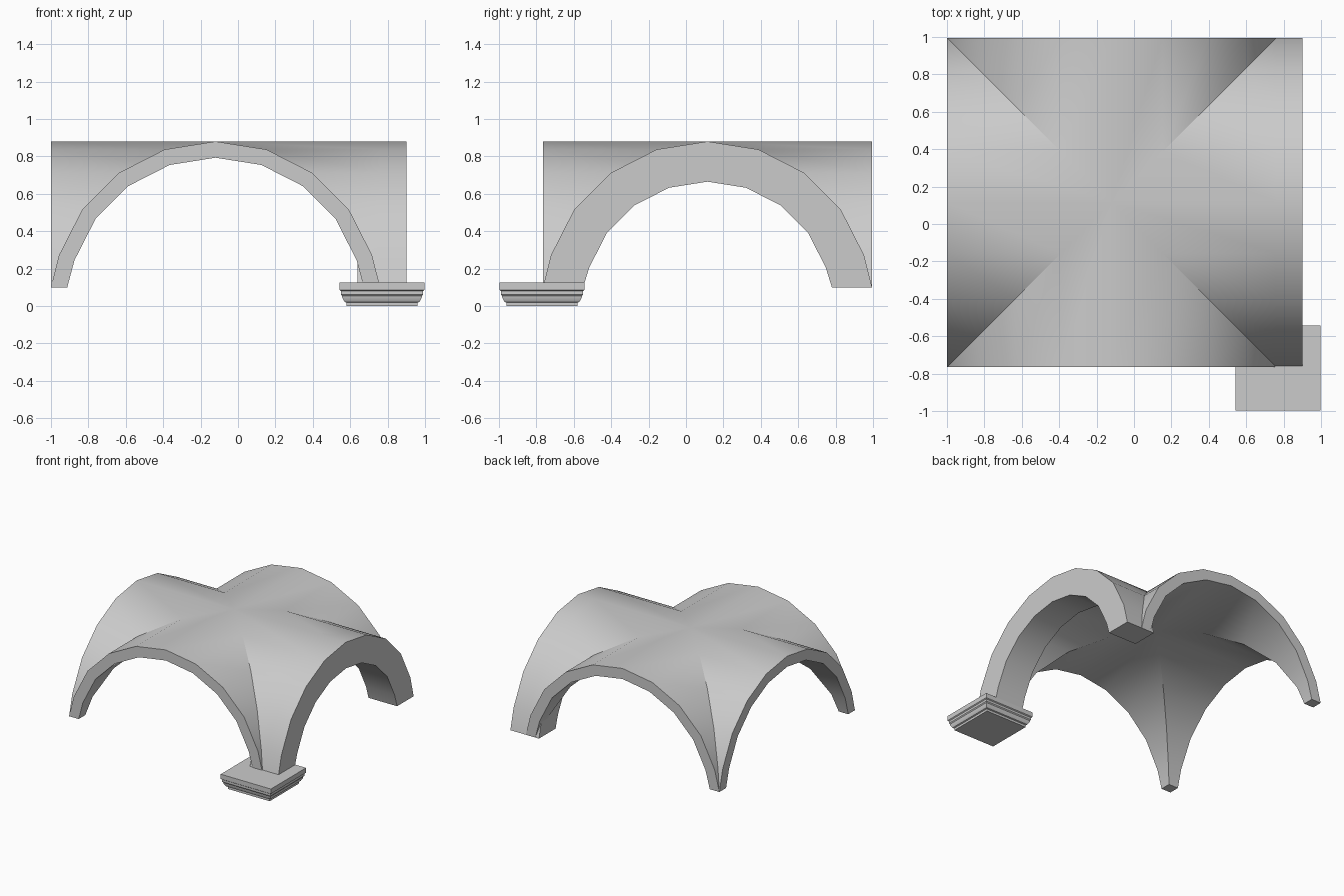
import bpy, bmesh, math

if "Cube" in bpy.data.objects:
    bpy.data.objects.remove(bpy.data.objects["Cube"])

CX, CY = -0.12, 0.115      # vault centre
R_OUT, R_IN = 0.88, 0.793  # barrel radii
R_RIB = 0.665
SPRING = 0.1               # height of the feet
N = 10

stone = bpy.data.materials.new("grey stone")
stone.diffuse_color = (0.6, 0.6, 0.6, 1)
stone.use_nodes = True
stone.node_tree.nodes["Principled BSDF"].inputs["Base Color"].default_value = stone.diffuse_color


def arc(r):
    """Half circle of N segments, with its feet lifted to the springing."""
    pts = [(r * math.cos(math.pi * i / N), r * math.sin(math.pi * i / N))
           for i in range(N + 1)]
    return [(round(a, 6), max(z, SPRING)) for a, z in pts]


def finish(name, bm, loc):
    bmesh.ops.remove_doubles(bm, verts=bm.verts, dist=1e-4)
    bmesh.ops.dissolve_degenerate(bm, edges=bm.edges, dist=1e-5)
    bmesh.ops.recalc_face_normals(bm, faces=bm.faces)
    me = bpy.data.meshes.new(name)
    bm.to_mesh(me)
    bm.free()
    me.materials.append(stone)
    ob = bpy.data.objects.new(name, me)
    ob.location = loc
    bpy.context.collection.objects.link(ob)
    bpy.context.view_layer.objects.active = ob
    ob.select_set(True)
    bpy.ops.object.shade_smooth_by_angle(angle=math.radians(30))
    ob.select_set(False)
    return ob


def face(bm, pts):
    """Polygon from points, skipping repeated neighbours."""
    keep = [p for i, p in enumerate(pts)
            if math.dist(p, pts[i - 1]) > 1e-5]
    if len(keep) > 2:
        bm.faces.new([bm.verts.new(p) for p in keep])


# Groin vault shell: four webs, each running from the groins to an open arch
bm = bmesh.new()
outer, inner = arc(R_OUT), arc(R_IN)
for k in range(4):
    c, s = round(math.cos(k * math.pi / 2)), round(math.sin(k * math.pi / 2))

    def turn(x, y, z):
        return (c * x - s * y, s * x + c * y, z)

    for prof in (outer, inner):
        for (a, za), (b, zb) in zip(prof, prof[1:]):
            face(bm, [turn(a, -abs(a), za), turn(b, -abs(b), zb),
                      turn(b, -R_OUT, zb), turn(a, -R_OUT, za)])
    # arch end face
    for i in range(N):
        face(bm, [turn(p[0], -R_OUT, p[1]) for p in
                  (outer[i], outer[i + 1], inner[i + 1], inner[i])])
    # underside of the foot
    face(bm, [turn(x, y, SPRING) for x, y in
              ((R_IN, -R_IN), (R_OUT, -R_IN), (R_OUT, -R_OUT), (R_IN, -R_OUT))])
finish("vault", bm, (CX, CY, 0))

# Deep transverse arch under the right side
bm = bmesh.new()
ring = arc(R_OUT) + arc(R_RIB)[::-1]
n = N + 1
for i in range(N):
    j = 2 * n - 1 - i
    quad = [ring[i], ring[i + 1], ring[j - 1], ring[j]]
    for x in (0.64, 0.90):
        face(bm, [(x, y, z) for y, z in quad])
for i in range(2 * n):
    (a, za), (b, zb) = ring[i], ring[(i + 1) % (2 * n)]
    face(bm, [(0.64, a, za), (0.90, a, za), (0.90, b, zb), (0.64, b, zb)])
finish("transverse_arch", bm, (0, CY, 0))

# Moulded square capital under the front right foot
bm = bmesh.new()
profile = [(0.19, 0), (0.19, 0.018), (0.2, 0.022), (0.213, 0.046),
           (0.213, 0.054), (0.22, 0.062), (0.22, 0.08), (0.228, 0.086),
           (0.228, 0.125)]
loops = [[bm.verts.new((sx * h, sy * h, z)) for sx, sy in
          ((-1, -1), (1, -1), (1, 1), (-1, 1))] for h, z in profile]
for lo, hi in zip(loops, loops[1:]):
    for i in range(4):
        bm.faces.new([lo[i], lo[(i + 1) % 4], hi[(i + 1) % 4], hi[i]])
bm.faces.new(loops[0][::-1])
bm.faces.new(loops[-1])
finish("capital", bm, (0.77, -0.77, 0))
